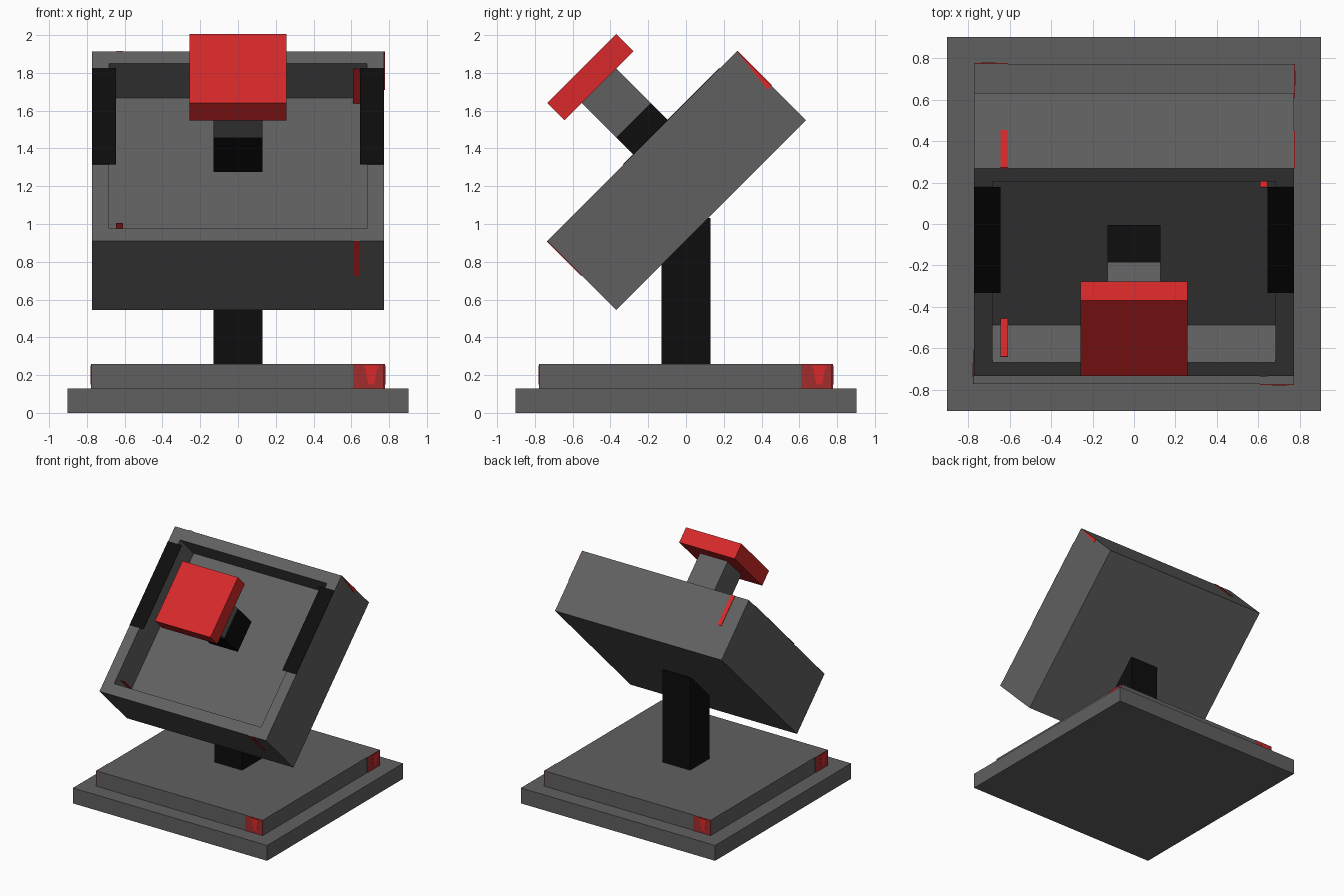
import bpy
import bmesh
from math import radians
from mathutils import Matrix, Vector

default = bpy.data.objects.get("Cube")
if default:
    bpy.data.objects.remove(default, do_unlink=True)

U = 0.129   # module that all parts are built on
T = 0.004   # thickness of painted plates


def material(name, rgb):
    m = bpy.data.materials.new(name)
    m.use_nodes = True
    colour = (*rgb, 1.0)
    m.diffuse_color = colour
    m.node_tree.nodes["Principled BSDF"].inputs["Base Color"].default_value = colour
    return m


GREY = material("dark_grey", (0.117, 0.117, 0.117))
BLACK = material("black", (0.004, 0.004, 0.004))
RED = material("red", (0.68, 0.022, 0.023))
MUTED = material("muted_red", (0.36, 0.027, 0.027))


def finish(name, bm, mat, frame):
    bmesh.ops.recalc_face_normals(bm, faces=bm.faces)
    mesh = bpy.data.meshes.new(name)
    bm.to_mesh(mesh)
    bm.free()
    mesh.materials.append(mat)
    obj = bpy.data.objects.new(name, mesh)
    obj.matrix_world = frame
    bpy.context.scene.collection.objects.link(obj)
    return obj


def cube_mesh(lo, hi):
    lo, hi = Vector(lo), Vector(hi)
    bm = bmesh.new()
    bmesh.ops.create_cube(bm, size=1)
    bmesh.ops.scale(bm, vec=hi - lo, verts=bm.verts)
    bmesh.ops.translate(bm, vec=(lo + hi) / 2, verts=bm.verts)
    return bm


def box(name, lo, hi, mat, frame=Matrix()):
    return finish(name, cube_mesh(lo, hi), mat, frame)


def plate(name, corners, push, mat, frame=Matrix()):
    """Thin solid from a flat outline pushed along a vector."""
    bm = bmesh.new()
    face = bm.faces.new([bm.verts.new(c) for c in corners])
    grown = bmesh.ops.extrude_face_region(bm, geom=[face])["geom"]
    moved = [g for g in grown if isinstance(g, bmesh.types.BMVert)]
    bmesh.ops.translate(bm, vec=push, verts=moved)
    return finish(name, bm, mat, frame)


# Stepped base and post
A, B = 7 * U, 6 * U
box("base_slab", (-A, -A, 0), (A, A, U), GREY)
box("base_step", (-B, -B, U), (B, B, 2 * U), GREY)
box("post", (-U, -U, 2 * U), (U, U, 8 * U), BLACK)

# Red marker at the right end of each side of the step
for i in range(4):
    turn = Matrix.Rotation(radians(90 * i), 4, "Z")
    box(f"step_marker_{i}", (0.61, -B - T, U), (B, -B, 2 * U), MUTED, turn)
    y = -B - T
    plate(f"step_marker_wedge_{i}",
          [(0.67, y, 0.25), (0.74, y, 0.25), (0.72, y, 0.15), (0.69, y, 0.15)],
          (0, -T / 2, 0), RED, turn)

# Tilted tray: a block with an inset, sunken front
tilt = Matrix.Translation((0, -0.05, 1.23)) @ Matrix.Rotation(radians(45), 4, "X")
H, D = 5.5 * U, 2 * U
bm = cube_mesh((-B, -H, -D), (B, H, D))
front = max(bm.faces, key=lambda f: f.calc_center_median().z)
bmesh.ops.inset_individual(bm, faces=[front], thickness=U)
floor = bmesh.ops.extrude_discrete_faces(bm, faces=[front])["faces"][0]
bmesh.ops.translate(bm, vec=(0, 0, -D), verts=floor.verts)
finish("tray", bm, GREY, tilt)

# Black panels on the side rims
for side, s in (("left", 1), ("right", -1)):
    xs = sorted((s * 5 * U, s * B))
    box(f"rim_panel_{side}", (xs[0], H - U - 0.72, D),
        (xs[1], H - U, D + T), BLACK, tilt)

# Red strips on the end walls, outside and inside
x0, x1 = 0.61, 5 * U
box("strip_bottom_outer", (x0, -H - T, 0), (x1, -H, D), RED, tilt)
box("strip_top_outer", (-x1, H, 0), (-x0, H + T, D), RED, tilt)
box("strip_top_inner", (x0, H - U - T, 0), (x1, H - U, D), RED, tilt)
box("strip_bottom_inner", (-x1, U - H, 0), (-x0, U - H + T, D), RED, tilt)
plate("side_sliver", [(B, H, D), (B, H, 0), (B, H - 0.03, 0)], (T, 0, 0), RED, tilt)

# Knob in front of the tray, set half a module off centre
knob = tilt @ Matrix.Translation((0, U / 2, 0))
box("knob_collar", (-U, -U, U), (U, U, 3 * U), BLACK, knob)
box("knob_shaft", (-U, -U, 3 * U), (U, U, 5 * U), GREY, knob)
box("knob_pad", (-D, -D, 5 * U), (D, D, 6 * U), RED, knob)
